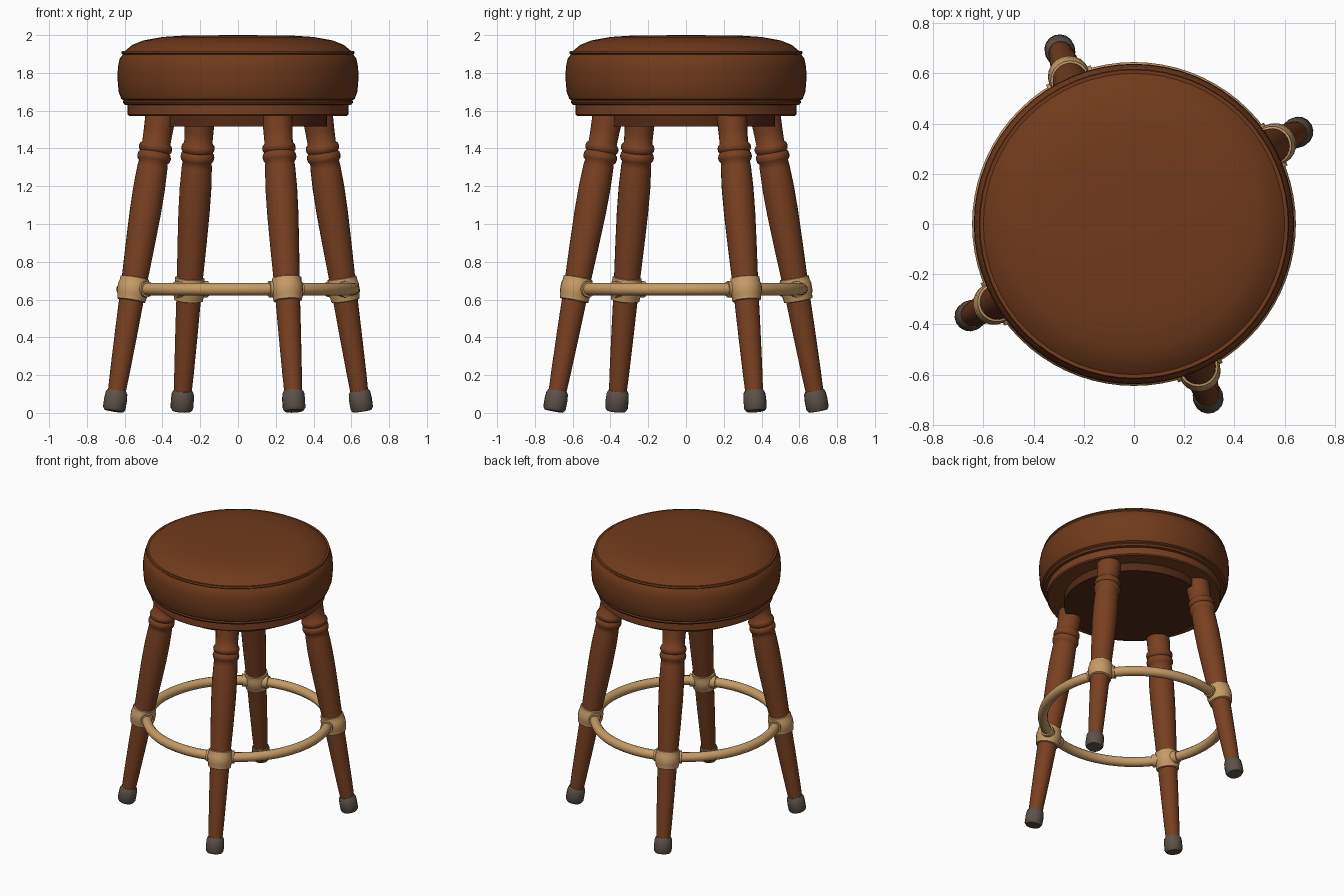
import bpy, bmesh, math
from mathutils import Vector, Matrix

if "Cube" in bpy.data.objects:
    bpy.data.objects.remove(bpy.data.objects["Cube"])


def material(name, rgb):
    m = bpy.data.materials.new(name)
    m.diffuse_color = (*[(c / 255) ** 2.2 for c in rgb], 1)
    m.use_nodes = True
    m.node_tree.nodes["Principled BSDF"].inputs["Base Color"].default_value = m.diffuse_color
    return m


LEATHER = material("brown leather", (112, 61, 33))
WOOD = material("brown wood", (120, 66, 38))
BRASS = material("tan brass", (198, 154, 102))
RUBBER = material("grey rubber", (92, 82, 74))
DARK = material("dark wood", (84, 46, 28))


def finish(bm, name, mat, angle=35):
    bmesh.ops.remove_doubles(bm, verts=bm.verts, dist=1e-5)
    bmesh.ops.recalc_face_normals(bm, faces=bm.faces)
    me = bpy.data.meshes.new(name)
    bm.to_mesh(me)
    bm.free()
    me.materials.append(mat)
    ob = bpy.data.objects.new(name, me)
    bpy.context.collection.objects.link(ob)
    bpy.ops.object.select_all(action='DESELECT')
    ob.select_set(True)
    bpy.context.view_layer.objects.active = ob
    bpy.ops.object.shade_smooth_by_angle(angle=math.radians(angle))
    return ob


def lathe(name, profile, mat, segs=48, matrix=Matrix(), angle=35):
    """Spin (radius, height) points around the z axis, then place with matrix."""
    bm = bmesh.new()
    vs = [bm.verts.new((r, 0, h)) for r, h in profile]
    es = [bm.edges.new(p) for p in zip(vs, vs[1:])]
    bmesh.ops.spin(bm, geom=vs + es, cent=(0, 0, 0), axis=(0, 0, 1),
                   angle=math.tau, steps=segs)
    bmesh.ops.transform(bm, matrix=matrix, verts=bm.verts)
    return finish(bm, name, mat, angle)


def arc_tube(name, radius, z, tube, a0, a1, steps, mat, sides=12):
    """Tube swept along a horizontal arc; closed ends unless a full turn."""
    bm = bmesh.new()
    full = a1 - a0 > 6.28
    rings = []
    for i in range(steps + 1):
        a = a0 + (a1 - a0) * i / steps
        ring = []
        for j in range(sides):
            b = math.tau * j / sides
            r = radius + tube * math.cos(b)
            ring.append(bm.verts.new((r * math.cos(a), r * math.sin(a), z + tube * math.sin(b))))
        rings.append(ring)
    for p, q in zip(rings, rings[1:]):
        for j in range(sides):
            k = (j + 1) % sides
            bm.faces.new((p[j], p[k], q[k], q[j]))
    if not full:
        bm.faces.new(rings[0])
        bm.faces.new(rings[-1])
    return finish(bm, name, mat)


# Padded seat with a seam near the top and piping at the bottom
lathe("seat_cushion", [(0, 2.0), (0.28, 1.998), (0.40, 1.990), (0.50, 1.972), (0.56, 1.948),
                       (0.60, 1.915), (0.614, 1.916), (0.618, 1.905), (0.610, 1.898),
                       (0.627, 1.875), (0.636, 1.83), (0.638, 1.77), (0.632, 1.70),
                       (0.618, 1.662), (0.606, 1.655), (0.610, 1.645), (0.602, 1.633),
                       (0.58, 1.628), (0, 1.628)], LEATHER, 64)

# Wooden boards under the seat
lathe("seat_board", [(0, 1.635), (0.585, 1.635), (0.585, 1.58), (0.578, 1.573), (0, 1.573)],
      WOOD, 64)
lathe("swivel_plate", [(0, 1.58), (0.47, 1.58), (0.47, 1.515), (0, 1.515)], DARK, 64)

# Foot rail
RAIL_Z = 0.655
arc_tube("foot_rail", 0.612, RAIL_Z, 0.033, 0, math.tau, 72, BRASS)

# Legs: (foot point at z 0.06, upper point at z 1.35)
LEGS = {
    "right_leg": ((0.65, 0.365), (0.455, 0.26)),
    "back_leg": ((-0.295, 0.69), (-0.215, 0.46)),
    "left_leg": ((-0.65, -0.365), (-0.445, -0.26)),
    "front_leg": ((0.295, -0.69), (0.22, -0.455)),
}
LEG_PROFILE = [(0, 0.08), (0.046, 0.08), (0.052, 0.20), (0.060, 0.42), (0.067, 0.65),
               (0.077, 0.88), (0.083, 1.05), (0.084, 1.18), (0.080, 1.29), (0.077, 1.318),
               (0.086, 1.328), (0.090, 1.345), (0.086, 1.362), (0.079, 1.370),
               (0.086, 1.378), (0.089, 1.393), (0.085, 1.408), (0.075, 1.418),
               (0.077, 1.48), (0.082, 1.58), (0.082, 1.61), (0, 1.61)]
FOOT_PROFILE = [(0, 0), (0.050, 0), (0.060, 0.014), (0.061, 0.06), (0.058, 0.095),
                (0.050, 0.108), (0, 0.108)]
COLLAR_PROFILE = [(0.064, -0.064), (0.076, -0.060), (0.079, -0.035), (0.084, -0.022),
                  (0.084, 0.022), (0.079, 0.035), (0.078, 0.060), (0.066, 0.064)]

for name, (low, high) in LEGS.items():
    p, q = Vector((*low, 0.06)), Vector((*high, 1.35))
    axis = (q - p) / (q.z - p.z)          # rise of one unit in z
    base = p + axis * (0.010 - p.z)
    turn = axis.to_track_quat('Z', 'Y').to_matrix().to_4x4()
    stretch = Matrix.Diagonal((1, 1, axis.length, 1))
    place = Matrix.Translation(base) @ turn @ stretch
    lathe(name, LEG_PROFILE, WOOD, 24, place, 50)
    lathe(name + "_rubber_foot", FOOT_PROFILE, RUBBER, 16, place, 50)
    # Brass collar around the leg, with a sleeve on the rail
    at_rail = base + axis * (RAIL_Z - base.z)
    lathe(name + "_collar", COLLAR_PROFILE, BRASS, 20,
          Matrix.Translation(at_rail) @ turn, 50)
    a = math.atan2(at_rail.y, at_rail.x)
    arc_tube(name + "_rail_sleeve", 0.612, RAIL_Z, 0.043, a - 0.15, a + 0.15, 6, BRASS)
